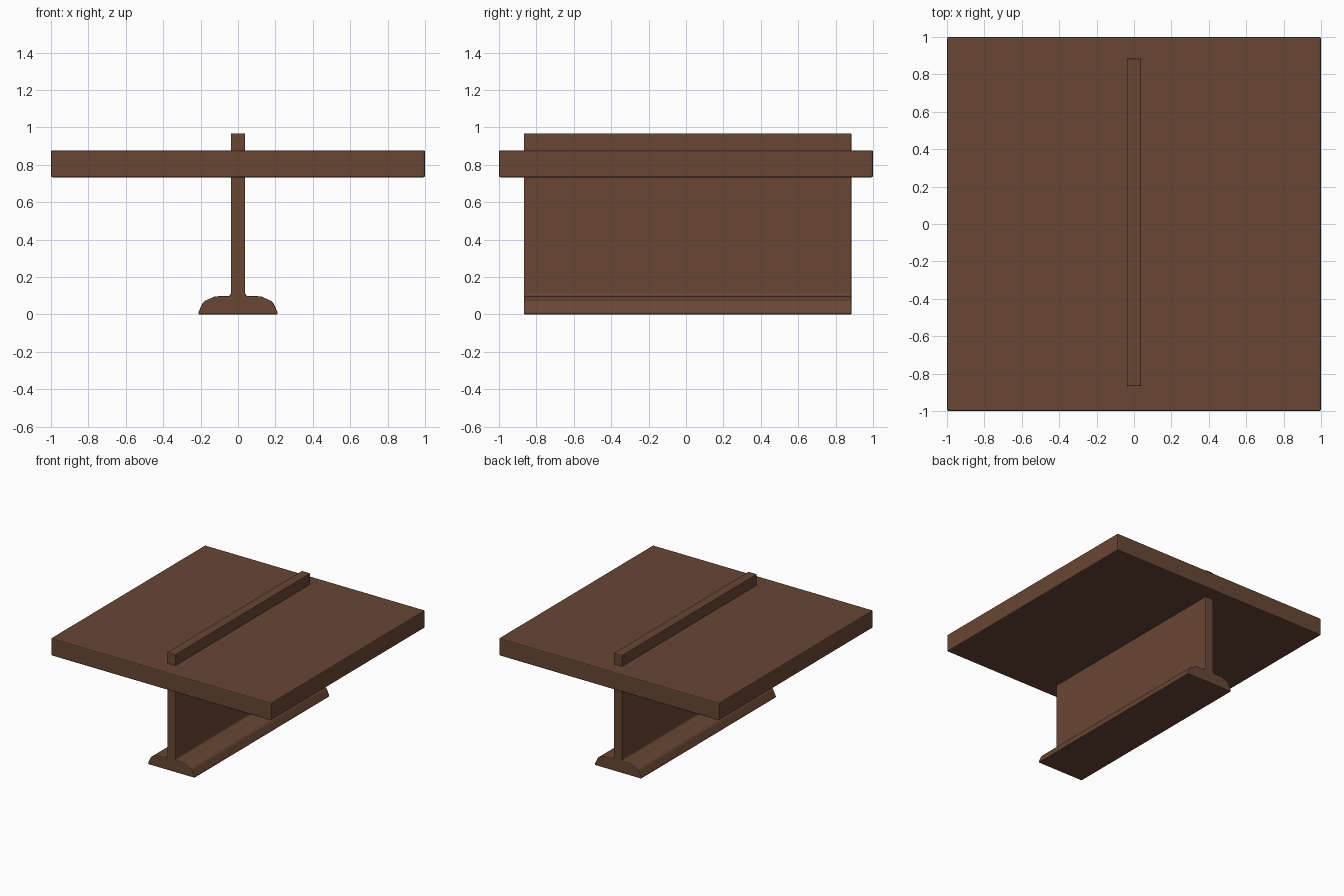
import bpy
import bmesh

if "Cube" in bpy.data.objects:
    bpy.data.objects.remove(bpy.data.objects["Cube"], do_unlink=True)

# Single brown wood colour
wood = bpy.data.materials.new("brown wood")
wood.use_nodes = True
colour = (0.14, 0.062, 0.035, 1)
wood.diffuse_color = colour
wood.node_tree.nodes["Principled BSDF"].inputs["Base Color"].default_value = colour


def extrude_profile(name, half_profile, y_front, y_back, bevel):
    """Mirror a right-hand (x, z) outline, extrude it along y and soften its edges."""
    outline = half_profile + [(-x, z) for x, z in reversed(half_profile)]
    bm = bmesh.new()
    face = bm.faces.new([bm.verts.new((x, y_front, z)) for x, z in outline])
    result = bmesh.ops.extrude_face_region(bm, geom=[face])
    moved = [v for v in result["geom"] if isinstance(v, bmesh.types.BMVert)]
    bmesh.ops.translate(bm, vec=(0, y_back - y_front, 0), verts=moved)
    bmesh.ops.recalc_face_normals(bm, faces=bm.faces)
    mesh = bpy.data.meshes.new(name)
    bm.to_mesh(mesh)
    bm.free()
    mesh.materials.append(wood)
    obj = bpy.data.objects.new(name, mesh)
    bpy.context.collection.objects.link(obj)
    mod = obj.modifiers.new("soft edges", "BEVEL")
    mod.width = bevel
    mod.segments = 2
    mod.limit_method = "ANGLE"
    mod.angle_limit = 0.6
    return obj


# Square top board
extrude_profile("table_top", [(1, 0.733), (1, 0.877)], -1, 1, 0.008)

# Upright board with a moulded foot, passing through the top
support = [(0.212, 0.003), (0.212, 0.012), (0.188, 0.062), (0.178, 0.072),
           (0.122, 0.097), (0.053, 0.098), (0.042, 0.102), (0.038, 0.113),
           (0.038, 0.968)]
support[0] = (0.212, 0)
extrude_profile("upright_and_foot", support, -0.867, 0.885, 0.006)
